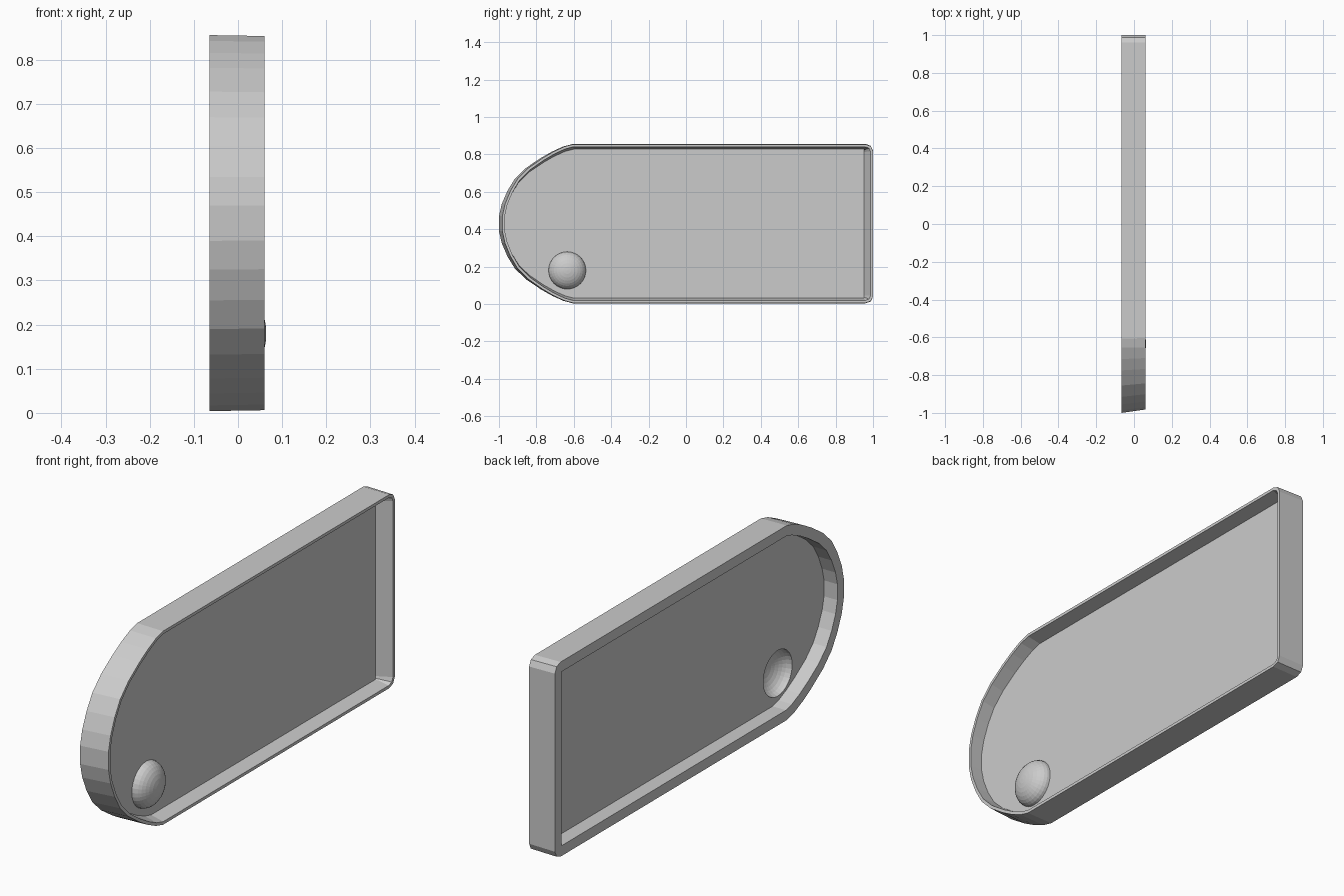
import bpy, bmesh, math
from mathutils import Vector

if "Cube" in bpy.data.objects:
    bpy.data.objects.remove(bpy.data.objects["Cube"])

MID = 0.43          # mid height of the tray
X_BACK, X_FRONT, X_PANEL = -0.065, 0.06, 0.0

# Upper half of the outline (y, height above the middle), mirrored below
upper = [(-1.0, 0.04), (-0.985, 0.105), (-0.955, 0.175), (-0.915, 0.24),
         (-0.855, 0.298), (-0.775, 0.352), (-0.715, 0.386), (-0.655, 0.413),
         (-0.605, 0.426), (0.96, 0.426), (0.988, 0.416), (1.0, 0.39)]
outline = upper + [(y, -h) for y, h in reversed(upper)]


def inset(points, d):
    """Move every side of a clockwise outline inward by d."""
    out = []
    n = len(points)
    for i in range(n):
        p0, p, p1 = (Vector(points[j % n]) for j in (i - 1, i, i + 1))
        a, b = (p - p0).normalized(), (p1 - p).normalized()
        na, nb = Vector((a.y, -a.x)), Vector((b.y, -b.x))
        m = (na + nb).normalized()
        q = p + m * d / max(m.dot(na), 0.5)
        out.append((q.x, q.y))
    return out


def add_loop(bm, points, x):
    return [bm.verts.new((x, y, MID + h)) for y, h in points]


def bridge(bm, a, b):
    n = len(a)
    for i in range(n):
        j = (i + 1) % n
        bm.faces.new((a[i], a[j], b[j], b[i]))


def finish(bm, name):
    mesh = bpy.data.meshes.new(name)
    bm.to_mesh(mesh)
    bm.free()
    obj = bpy.data.objects.new(name, mesh)
    bpy.context.collection.objects.link(obj)
    return obj


# Front outline leans inward at the rounded end
front = [(y + 0.018 * max(0, (-0.6 - y) / 0.4), h * 0.995) for y, h in outline]
front_inner = inset(front, 0.013)
# Panel edge sits further in at the square end
panel_edge = [(min(y, 0.953), h) for y, h in inset(outline, 0.028)]
back_inner = inset(outline, 0.045)

# Rim: closed band with a thin front lip and a wide back lip
bm = bmesh.new()
loops = [add_loop(bm, p, x) for p, x in (
    (outline, X_BACK), (front, X_FRONT), (front_inner, X_FRONT),
    (panel_edge, X_PANEL), (back_inner, X_PANEL), (back_inner, X_BACK))]
for i in range(len(loops)):
    bridge(bm, loops[i], loops[(i + 1) % len(loops)])
bmesh.ops.recalc_face_normals(bm, faces=bm.faces)
finish(bm, "rim")

# Panel with a pressed round dome that is hollow at the back
bm = bmesh.new()
edges = []
SEG, RINGS = 32, 8


def dome_ring(t):
    r = 0.1 * math.cos(t)
    pts = [(-0.635 + r * math.cos(2 * math.pi * k / SEG),
            0.18 - MID + r * math.sin(2 * math.pi * k / SEG)) for k in range(SEG)]
    return add_loop(bm, pts, X_PANEL + 0.064 * math.sin(t))


border = add_loop(bm, back_inner, X_PANEL)
ring = dome_ring(0)
for lp in (border, ring):
    edges += [bm.edges.new((lp[i], lp[(i + 1) % len(lp)])) for i in range(len(lp))]
bmesh.ops.triangle_fill(bm, edges=edges, use_beauty=True, normal=(1, 0, 0))
for k in range(1, RINGS):
    nxt = dome_ring(k * math.pi / 2 / RINGS)
    bridge(bm, ring, nxt)
    ring = nxt
tip = bm.verts.new((X_PANEL + 0.064, -0.635, 0.18))
for i in range(SEG):
    bm.faces.new((ring[i], ring[(i + 1) % SEG], tip))
bmesh.ops.recalc_face_normals(bm, faces=bm.faces)
finish(bm, "panel_with_dome")
